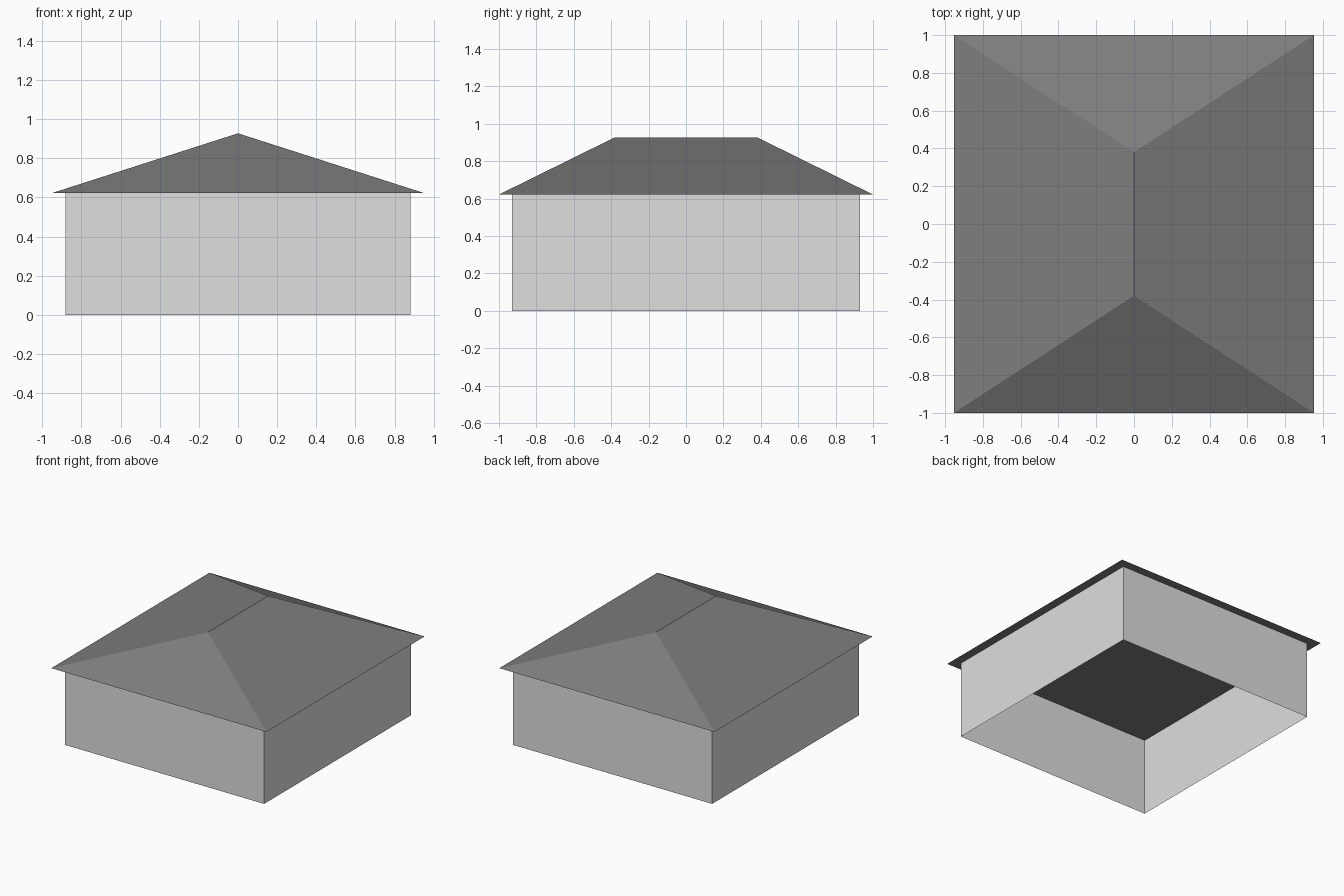
import bpy
import bmesh

default = bpy.data.objects.get("Cube")
if default:
    bpy.data.objects.remove(default, do_unlink=True)

EAVE_Z, RIDGE_Z = 0.622, 0.928
ROOF_X, ROOF_Y, RIDGE_Y = 0.953, 1.0, 0.38
OVERHANG = 0.071


def material(name, grey):
    mat = bpy.data.materials.new(name)
    mat.use_nodes = True
    colour = (grey, grey, grey, 1)
    mat.diffuse_color = colour
    mat.node_tree.nodes["Principled BSDF"].inputs["Base Color"].default_value = colour
    return mat


def rectangle(bm, x, y, z):
    """Counter-clockwise corners, starting front right."""
    return [bm.verts.new((sx * x, sy * y, z))
            for sx, sy in ((-1, -1), (1, -1), (1, 1), (-1, 1))]


def finish(bm, name, mat):
    mesh = bpy.data.meshes.new(name)
    bm.to_mesh(mesh)
    bm.free()
    mesh.materials.append(mat)
    obj = bpy.data.objects.new(name, mesh)
    bpy.context.collection.objects.link(obj)
    return obj


# Walls: an open sheet loop without a floor
bm = bmesh.new()
wall_x, wall_y = ROOF_X - OVERHANG, ROOF_Y - OVERHANG
low = rectangle(bm, wall_x, wall_y, 0)
high = rectangle(bm, wall_x, wall_y, EAVE_Z)
for i in range(4):
    j = (i + 1) % 4
    bm.faces.new((low[i], low[j], high[j], high[i]))
finish(bm, "walls", material("light grey wall", 0.735))

# Hip roof: two triangular hips, two long slopes and a flat underside
bm = bmesh.new()
a, b, c, d = rectangle(bm, ROOF_X, ROOF_Y, EAVE_Z)
front, back = (bm.verts.new((0, s * RIDGE_Y, RIDGE_Z)) for s in (-1, 1))
for face in ((a, b, front), (b, c, back, front), (c, d, back),
             (d, a, front, back), (d, c, b, a)):
    bm.faces.new(face)
finish(bm, "hip_roof", material("dark grey roof", 0.205))
